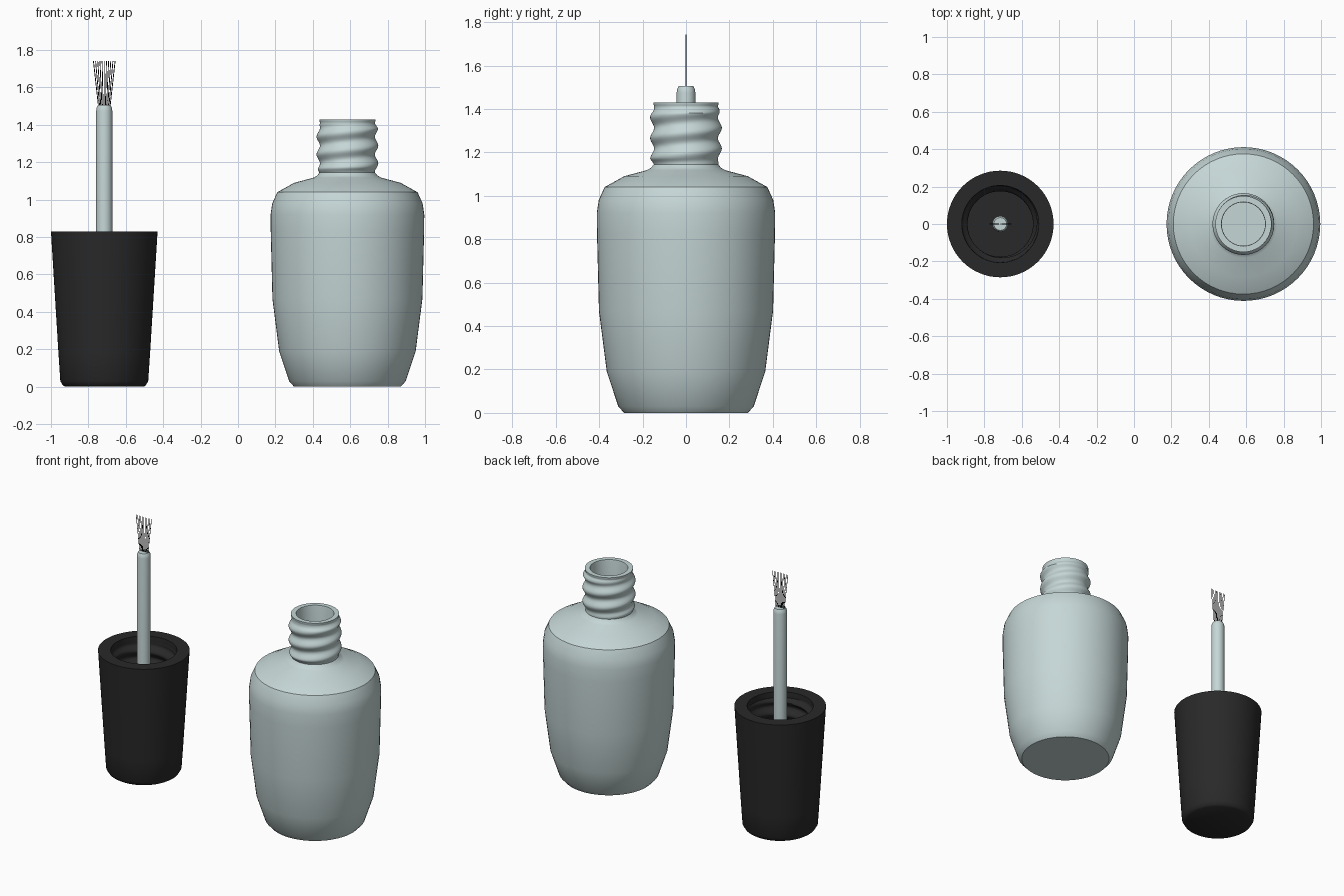
import bpy, bmesh, math

if "Cube" in bpy.data.objects:
    bpy.data.objects.remove(bpy.data.objects["Cube"])

def material(name, rgb):
    m = bpy.data.materials.new(name)
    m.diffuse_color = (*rgb, 1)
    m.use_nodes = True
    m.node_tree.nodes["Principled BSDF"].inputs["Base Color"].default_value = m.diffuse_color
    return m

GLASS = material("pale grey green", (0.56, 0.67, 0.67))
BLACK = material("cap black", (0.022, 0.022, 0.022))
BRISTLE = material("bristle black", (0.01, 0.01, 0.012))

def thread(angle, z, lo, hi, crest, pitch, fade=0.03):
    """Helical ridge height from 0 to 1, fading out at both ends."""
    env = max(0, min(1, (z - lo) / fade, (hi - z) / fade))
    wave = 0.5 + 0.5 * math.cos(2 * math.pi * ((z - crest) / pitch - angle / (2 * math.pi)))
    return env * wave

def lathe(name, profile, x, mat, seg=64, ridge=None, angle=35):
    """Revolve (radius, z) points; ridge(angle, z, index) adds to the radius."""
    bm = bmesh.new()
    rings = []
    for k, (r, z) in enumerate(profile):
        if r == 0:
            rings.append([bm.verts.new((0, 0, z))] * seg)
            continue
        ring = []
        for i in range(seg):
            a = 2 * math.pi * i / seg
            rr = r + (ridge(a, z, k) if ridge else 0)
            ring.append(bm.verts.new((rr * math.cos(a), rr * math.sin(a), z)))
        rings.append(ring)
    for lo, hi in zip(rings, rings[1:]):
        for i in range(seg):
            j = (i + 1) % seg
            bm.faces.new(dict.fromkeys((lo[i], lo[j], hi[j], hi[i])))
    bmesh.ops.recalc_face_normals(bm, faces=bm.faces)
    me = bpy.data.meshes.new(name)
    bm.to_mesh(me)
    bm.free()
    me.materials.append(mat)
    ob = bpy.data.objects.new(name, me)
    ob.location.x = x
    bpy.context.collection.objects.link(ob)
    bpy.ops.object.select_all(action='DESELECT')
    ob.select_set(True)
    bpy.context.view_layer.objects.active = ob
    bpy.ops.object.shade_smooth_by_angle(angle=math.radians(angle))
    return ob

def steps(r, z0, z1, n):
    return [(r, z0 + (z1 - z0) * i / n) for i in range(n + 1)]

# Bottle: outer body, threaded neck, then the hollow inside
body = [(0, 0), (0.285, 0), (0.312, 0.03), (0.365, 0.19), (0.401, 0.47), (0.41, 0.83),
        (0.411, 0.92), (0.402, 0.98), (0.375, 1.04), (0.285, 1.09), (0.18, 1.118), (0.16, 1.13)]
neck = steps(0.147, 1.145, 1.415, 48) + [(0.15, 1.42), (0.15, 1.43)]
inside = [(0.118, 1.43), (0.116, 1.42), (0.116, 1.10), (0.26, 1.055), (0.35, 1.0), (0.375, 0.9),
          (0.365, 0.47), (0.33, 0.2), (0.28, 0.05), (0, 0.05)]
first, last = len(body), len(body) + 48

def neck_ridge(a, z, k):
    return 0.018 * thread(a, z, 1.14, 1.41, 1.384, 0.095) if first <= k <= last else 0

lathe("bottle", body + neck + inside, 0.585, GLASS, ridge=neck_ridge)

# Cap: tapered cup with a threaded bore
cup = [(0, 0), (0.21, 0), (0.222, 0.008), (0.235, 0.03), (0.245, 0.18), (0.285, 0.83), (0.206, 0.83)]
bore = steps(0.205, 0.81, 0.50, 48)
start, end = len(cup), len(cup) + 48

def bore_ridge(a, z, k):
    return -0.03 * thread(a, z, 0.5, 0.79, 0.7, 0.095) if start <= k <= end else 0

lathe("cap", cup + bore + [(0, 0.50)], -0.715, BLACK, ridge=bore_ridge)

# Brush stem rising from the cap floor
lathe("brush_stem", [(0, 0.49), (0.043, 0.49), (0.043, 1.475), (0.041, 1.49), (0.034, 1.505), (0, 1.505)],
      -0.715, GLASS, seg=24)

# Bristles: a flat fan of fine hairs
curve = bpy.data.curves.new("bristles", 'CURVE')
curve.dimensions = '3D'
curve.bevel_depth = 0.0022
curve.bevel_resolution = 0
curve.use_fill_caps = True
curve.materials.append(BRISTLE)
COUNT = 11
for i in range(COUNT):
    t = 2 * i / (COUNT - 1) - 1
    s = curve.splines.new('POLY')
    s.points.add(1)
    s.points[0].co = (0.03 * t, 0, 1.49, 1)
    s.points[1].co = (0.058 * t, 0, 1.742, 1)
bristles = bpy.data.objects.new("bristles", curve)
bristles.location.x = -0.715
bpy.context.collection.objects.link(bristles)
